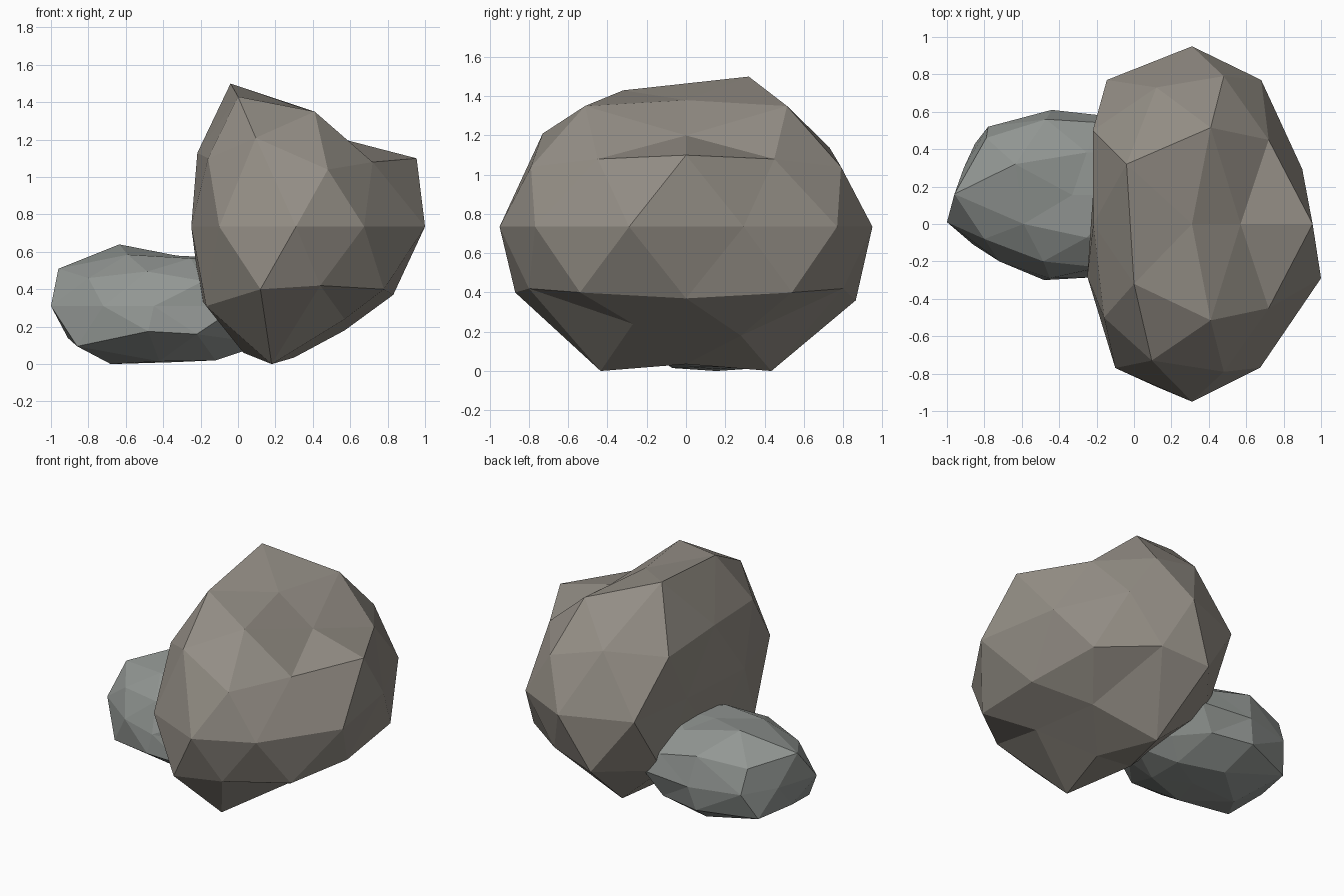
import bpy, bmesh, math


def rock(name, centre, radii, color, pairs, singles):
    """Stretched icosphere with chosen corners pulled to new spots.
    Corners are addressed by (ring height in tenths, angle around z);
    'pairs' are also mirrored across the rock's centre plane in y."""
    bm = bmesh.new()
    bmesh.ops.create_icosphere(bm, subdivisions=2, radius=1)
    corners = {}
    for v in bm.verts:
        ring = round(v.co.z * 10)
        flat = math.hypot(v.co.x, v.co.y) < 0.01
        ang = 0 if flat else round(math.degrees(math.atan2(v.co.y, v.co.x))) % 360
        corners[ring, ang] = v
        v.co = [c + r * p for c, r, p in zip(centre, radii, v.co)]

    def pull(ring, ang, p):
        # nearest corner on that ring
        near = [k for k in corners if k[0] == ring]
        key = min(near, key=lambda k: abs((k[1] - ang + 180) % 360 - 180))
        corners[key].co = p

    for (ring, ang), (x, y, z) in pairs.items():
        pull(ring, ang, (x, y, z))
        pull(ring, -ang % 360, (x, 2 * centre[1] - y, z))
    for (ring, ang), p in singles.items():
        pull(ring, ang, p)
    bmesh.ops.recalc_face_normals(bm, faces=bm.faces)
    me = bpy.data.meshes.new(name)
    bm.to_mesh(me)
    bm.free()
    ob = bpy.data.objects.new(name, me)
    bpy.context.collection.objects.link(ob)
    mat = bpy.data.materials.new(name + "_stone")
    mat.diffuse_color = (*color, 1)
    me.materials.append(mat)
    return ob


# Large upright boulder: flattened left side, notched crest on the right
rock("large_boulder", (0.31, 0, 0.735), (0.62, 0.95, 0.75), (0.30, 0.275, 0.24),
     pairs={
         (9, 72): (0.41, 0.515, 1.35),
         (5, 36): (0.72, 0.45, 1.08),
         (4, 72): (0.48, 0.79, 1.04),
         (-4, 36): (0.78, 0.54, 0.40),
         (-5, 72): (0.44, 0.80, 0.42),
         (-5, 144): (-0.17, 0.50, 0.31),
         (-9, 108): (0.18, 0.435, 0.0),
     },
     singles={
         (10, 0): (0.31, 0, 1.38),
         (9, 0): (0.57, 0, 1.20),
         (9, 144): (-0.04, 0.32, 1.50),
         (9, 216): (0.0, -0.32, 1.43),
         (5, 108): (0.12, 0.73, 1.14),
         (5, 252): (0.095, -0.73, 1.21),
         (4, 0): (0.955, 0, 1.10),
         (4, 144): (-0.22, 0.50, 1.10),
         (4, 216): (-0.16, -0.50, 1.10),
         (0, 54): (0.68, 0.77, 0.735),
         (0, 126): (-0.145, 0.77, 0.735),
         (0, 162): (-0.21, 0.29, 0.735),
         (0, 198): (-0.25, -0.28, 0.735),
         (0, 234): (-0.10, -0.77, 0.735),
         (0, 342): (1.0, -0.29, 0.735),
         (-4, 108): (0.12, 0.865, 0.36),
         (-4, 252): (0.12, -0.87, 0.40),
         (-4, 180): (-0.20, 0, 0.35),
         (-5, 0): (0.83, 0, 0.37),
         (-9, 36): (0.57, 0.28, 0.18),
         (-9, 324): (0.57, -0.27, 0.24),
         (-9, 180): (0.03, 0, 0.06),
         (-10, 0): (0.30, 0, 0.035),
     })

# Small low boulder leaning into the large one
rock("small_boulder", (-0.35, 0.155, 0.31), (0.60, 0.455, 0.30), (0.29, 0.31, 0.295),
     pairs={
         (-9, 108): (-0.42, 0.38, 0.015),
         (-9, 36): (-0.12, 0.28, 0.02),
         (-4, 36): (0.0, 0.36, 0.13),
     },
     singles={
         (10, 0): (-0.33, 0.155, 0.58),
         (9, 144): (-0.635, 0.32, 0.64),
         (9, 216): (-0.59, 0.0, 0.585),
         (5, 180): (-0.96, 0.16, 0.51),
         (5, 252): (-0.485, -0.20, 0.495),
         (5, 108): (-0.47, 0.56, 0.51),
         (4, 216): (-0.80, -0.08, 0.46),
         (4, 144): (-0.79, 0.46, 0.47),
         (0, 162): (-0.91, 0.30, 0.31),
         (0, 198): (-1.0, 0.01, 0.31),
         (0, 126): (-0.78, 0.52, 0.31),
         (0, 234): (-0.72, -0.20, 0.31),
         (0, 270): (-0.45, -0.29, 0.31),
         (0, 90): (-0.44, 0.61, 0.31),
         (0, 54): (-0.08, 0.57, 0.31),
         (-4, 180): (-0.91, 0.155, 0.14),
         (-4, 252): (-0.48, -0.30, 0.175),
         (-4, 108): (-0.48, 0.58, 0.15),
         (-5, 216): (-0.86, -0.11, 0.095),
         (-5, 144): (-0.85, 0.43, 0.13),
         (-5, 288): (-0.22, -0.285, 0.16),
         (-5, 0): (0.12, 0.155, 0.10),
         (-9, 180): (-0.68, 0.155, 0.0),
         (-10, 0): (-0.35, 0.155, 0.01),
     })
